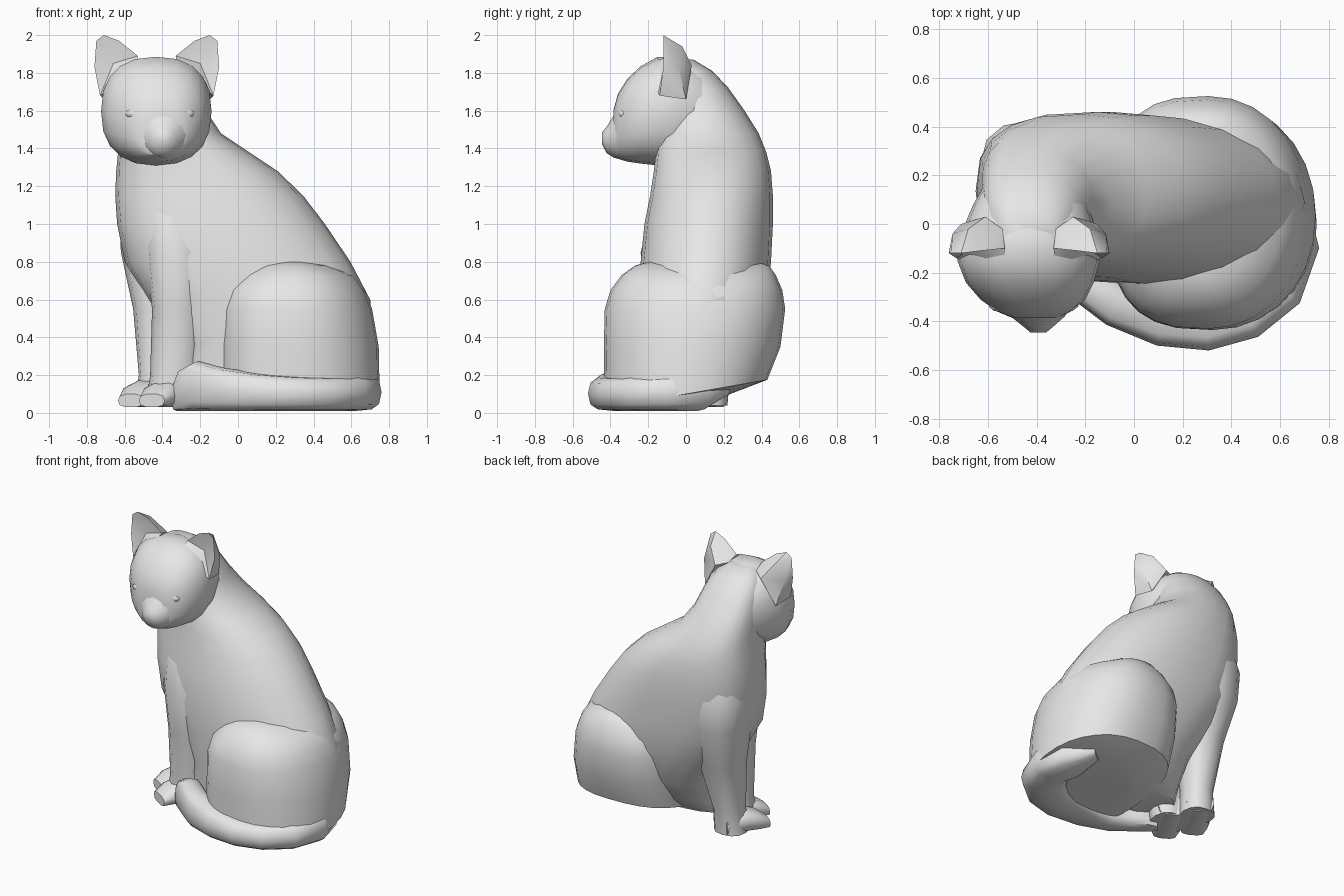
import bpy, bmesh, math
from mathutils import Vector

old = bpy.data.objects.get("Cube")
if old:
    bpy.data.objects.remove(old)

grey = bpy.data.materials.new("plain grey")
grey.use_nodes = True
grey.diffuse_color = (0.8, 0.8, 0.8, 1)
grey.node_tree.nodes["Principled BSDF"].inputs["Base Color"].default_value = (0.8, 0.8, 0.8, 1)


def finish(name, bm, angle=50):
    """Turn a bmesh into a smooth-shaded grey object."""
    bmesh.ops.recalc_face_normals(bm, faces=bm.faces)
    mesh = bpy.data.meshes.new(name)
    bm.to_mesh(mesh)
    bm.free()
    mesh.materials.append(grey)
    obj = bpy.data.objects.new(name, mesh)
    bpy.context.collection.objects.link(obj)
    bpy.ops.object.select_all(action='DESELECT')
    obj.select_set(True)
    bpy.context.view_layer.objects.active = obj
    bpy.ops.object.shade_smooth_by_angle(angle=math.radians(angle))


def ring(c, u, v, p=2.0, p_neg=None, n=20):
    """Rounded-box ring round c; p_neg squares off the -u half."""
    c, u, v = Vector(c), Vector(u), Vector(v)
    pts = []
    for i in range(n):
        a = 2 * math.pi * i / n
        ca, sa = math.cos(a), math.sin(a)
        e = 2 / (p_neg if p_neg and ca < 0 else p)
        pts.append(c + u * math.copysign(abs(ca) ** e, ca) + v * math.copysign(abs(sa) ** e, sa))
    return pts


def loft(name, rings, angle=50):
    bm = bmesh.new()
    rows = [[bm.verts.new(p) for p in r] for r in rings]
    n = len(rows[0])
    for a, b in zip(rows, rows[1:]):
        for i in range(n):
            j = (i + 1) % n
            bm.faces.new((a[i], a[j], b[j], b[i]))
    for cap in (rows[0], rows[-1]):
        bm.faces.new(cap)
    finish(name, bm, angle)


def flat_slice(z, x0, x1, y0, y1, p=2.0, p_neg=None, n=20):
    return ring(((x0 + x1) / 2, (y0 + y1) / 2, z), ((x1 - x0) / 2, 0, 0), (0, (y1 - y0) / 2, 0), p, p_neg, n)


def upright_slice(y, x0, x1, z0, z1, p=2.0, n=20):
    return ring(((x0 + x1) / 2, y, (z0 + z1) / 2), ((x1 - x0) / 2, 0, 0), (0, 0, (z1 - z0) / 2), p, None, n)


# Torso and neck: level slices from the belly up into the back of the head
torso = [
    (0.10, -0.32, 0.50, -0.20, 0.14), (0.20, -0.30, 0.66, -0.24, 0.26),
    (0.36, -0.32, 0.72, -0.25, 0.36), (0.60, -0.48, 0.70, -0.25, 0.43),
    (0.80, -0.60, 0.595, -0.24, 0.45), (1.00, -0.64, 0.46, -0.22, 0.46),
    (1.15, -0.65, 0.345, -0.19, 0.46), (1.28, -0.645, 0.21, -0.17, 0.45),
    (1.38, -0.635, 0.06, -0.16, 0.425), (1.48, -0.63, -0.09, -0.15, 0.385),
    (1.60, -0.63, -0.17, -0.14, 0.31), (1.72, -0.62, -0.21, -0.14, 0.225),
    (1.81, -0.59, -0.26, -0.14, 0.14), (1.87, -0.53, -0.33, -0.14, 0.04)]
loft("torso_and_neck", [flat_slice(*s, 2.1, 2.7) for s in torso])

# Haunches: shallow tilted seat, then level slices up to the rounded thigh tops
haunches = [
    (0.35, -0.105, 0.745, -0.435, 0.50), (0.55, -0.10, 0.71, -0.43, 0.525),
    (0.65, -0.07, 0.67, -0.40, 0.51), (0.73, 0.0, 0.61, -0.34, 0.475),
    (0.78, 0.08, 0.50, -0.27, 0.44), (0.80, 0.17, 0.40, -0.20, 0.38)]
seat = [ring((0.12, 0.10, 0.06), (0.03, 0, 0), (0, 0.03, 0), 2.1, 2.8, 28),
        ring((0.325, 0.0, 0.10), (0.425, 0, 0), (0, 0.43, 0.075), 2.1, 2.8, 28)]
loft("haunches", seat + [flat_slice(*s, 2.1, 2.8, 28) for s in haunches], 40)

# Front legs
legs = {
    "left_front_leg": [
        (0.04, -0.49, -0.23, -0.18, 0.05), (0.20, -0.465, -0.20, -0.17, 0.05),
        (0.55, -0.455, -0.18, -0.22, 0.06), (0.85, -0.49, -0.165, -0.24, 0.10),
        (1.06, -0.50, -0.20, -0.19, 0.15), (1.20, -0.46, -0.26, -0.13, 0.15)],
    "right_front_leg": [
        (0.04, -0.55, -0.33, 0.00, 0.22), (0.20, -0.525, -0.33, 0.01, 0.23),
        (0.55, -0.555, -0.26, 0.01, 0.33), (0.85, -0.62, -0.20, 0.02, 0.42),
        (1.06, -0.63, -0.20, 0.06, 0.425), (1.20, -0.58, -0.26, 0.10, 0.38)]}
for name, rows in legs.items():
    loft(name, [flat_slice(*s, 2.4, None, 12) for s in rows])

# Paws: short wedges turned towards the front right
ahead = Vector((-0.5, -0.85, 0)).normalized()
side = Vector((-ahead.y, ahead.x, 0))
for name, start in (("left_paw", Vector((-0.34, -0.04, 0))), ("right_paw", Vector((-0.45, 0.11, 0)))):
    loft(name, [ring(start + ahead * d + Vector((0, 0, 0.03 + h / 2)), side * w, (0, 0, h / 2), 2.8, None, 10)
                for d, w, h in ((-0.08, 0.09, 0.13), (0.06, 0.10, 0.15), (0.16, 0.10, 0.12), (0.23, 0.08, 0.07))])

# Tail: swept along the ground round the near side, tucked in under the haunch
tail = [
    ((0.48, 0.20), 0.06, 0.20), ((0.58, 0.06), 0.14, 0.22), ((0.62, -0.09), 0.14, 0.21),
    ((0.56, -0.235), 0.15, 0.195), ((0.44, -0.33), 0.15, 0.19), ((0.29, -0.375), 0.145, 0.195),
    ((0.11, -0.37), 0.13, 0.21), ((-0.08, -0.33), 0.09, 0.24), ((-0.21, -0.24), 0.08, 0.275),
    ((-0.29, -0.18), 0.07, 0.23), ((-0.325, -0.15), 0.04, 0.16)]
rings = []
for i, ((x, y), w, top) in enumerate(tail):
    (xa, ya), (xb, yb) = tail[max(i - 1, 0)][0], tail[min(i + 1, len(tail) - 1)][0]
    t = Vector((xb - xa, yb - ya, 0)).normalized()
    low = 0.09 if i == 0 else 0.01
    rings.append(ring((x, y, (top + low) / 2), (t.y * w, -t.x * w, 0), (0, 0, (top - low) / 2), 3.0, None, 12))
loft("tail", rings, 45)

# Head and muzzle: upright slices from the nape to the nose
head = [
    (0.18, -0.60, -0.25, 1.42, 1.74), (0.08, -0.66, -0.19, 1.37, 1.83),
    (-0.04, -0.71, -0.15, 1.32, 1.88), (-0.15, -0.725, -0.14, 1.31, 1.885),
    (-0.24, -0.69, -0.165, 1.32, 1.835), (-0.31, -0.63, -0.20, 1.33, 1.77),
    (-0.36, -0.56, -0.26, 1.345, 1.69), (-0.385, -0.50, -0.31, 1.355, 1.60)]
loft("head", [upright_slice(*s, 2.4) for s in head])
muzzle = [
    (-0.30, -0.57, -0.23, 1.335, 1.68), (-0.38, -0.505, -0.285, 1.35, 1.58),
    (-0.42, -0.455, -0.33, 1.375, 1.515), (-0.445, -0.425, -0.36, 1.425, 1.485)]
loft("muzzle", [upright_slice(*s, 2.0, 12) for s in muzzle])

# Ears and closed eyes, mirrored about the middle of the face
rim = [(0.10, -0.10, 1.89), (0.20, -0.11, 1.97), (0.28, -0.12, 2.0), (0.32, -0.12, 1.97),
       (0.33, -0.12, 1.83), (0.30, -0.14, 1.68), (0.20, -0.20, 1.80), (0.11, -0.21, 1.83)]
back = [(0.11, -0.02, 1.86), (0.25, -0.02, 1.94), (0.315, -0.04, 1.83), (0.28, 0.0, 1.66), (0.18, 0.03, 1.84)]
for label, s in (("left", 1), ("right", -1)):
    # Shell of the ear, with the front dished inwards
    bm = bmesh.new()
    front, rear = ([bm.verts.new((-0.43 + s * x, y, z)) for x, y, z in pts] for pts in (rim, back))
    bmesh.ops.convex_hull(bm, input=front + rear)
    opening = [f for f in bm.faces if all(v in front for v in f.verts)]
    bmesh.ops.delete(bm, geom=opening, context='FACES_ONLY')
    bmesh.ops.delete(bm, geom=[e for e in bm.edges if not e.link_faces], context='EDGES')
    dish = bm.verts.new((-0.43 + s * 0.23, -0.095, 1.85))
    for e in [e for e in bm.edges if len(e.link_faces) == 1]:
        bm.faces.new((e.verts[0], e.verts[1], dish))
    finish(label + "_ear", bm, 40)
    # Slight swelling of the closed eye
    bm = bmesh.new()
    bmesh.ops.create_icosphere(bm, subdivisions=2, radius=1)
    for v in bm.verts:
        v.co = Vector((-0.413 + s * 0.13, -0.33, 1.585)) + Vector((v.co.x * 0.055, v.co.y * 0.032, v.co.z * 0.03))
    finish(label + "_eyelid", bm)
